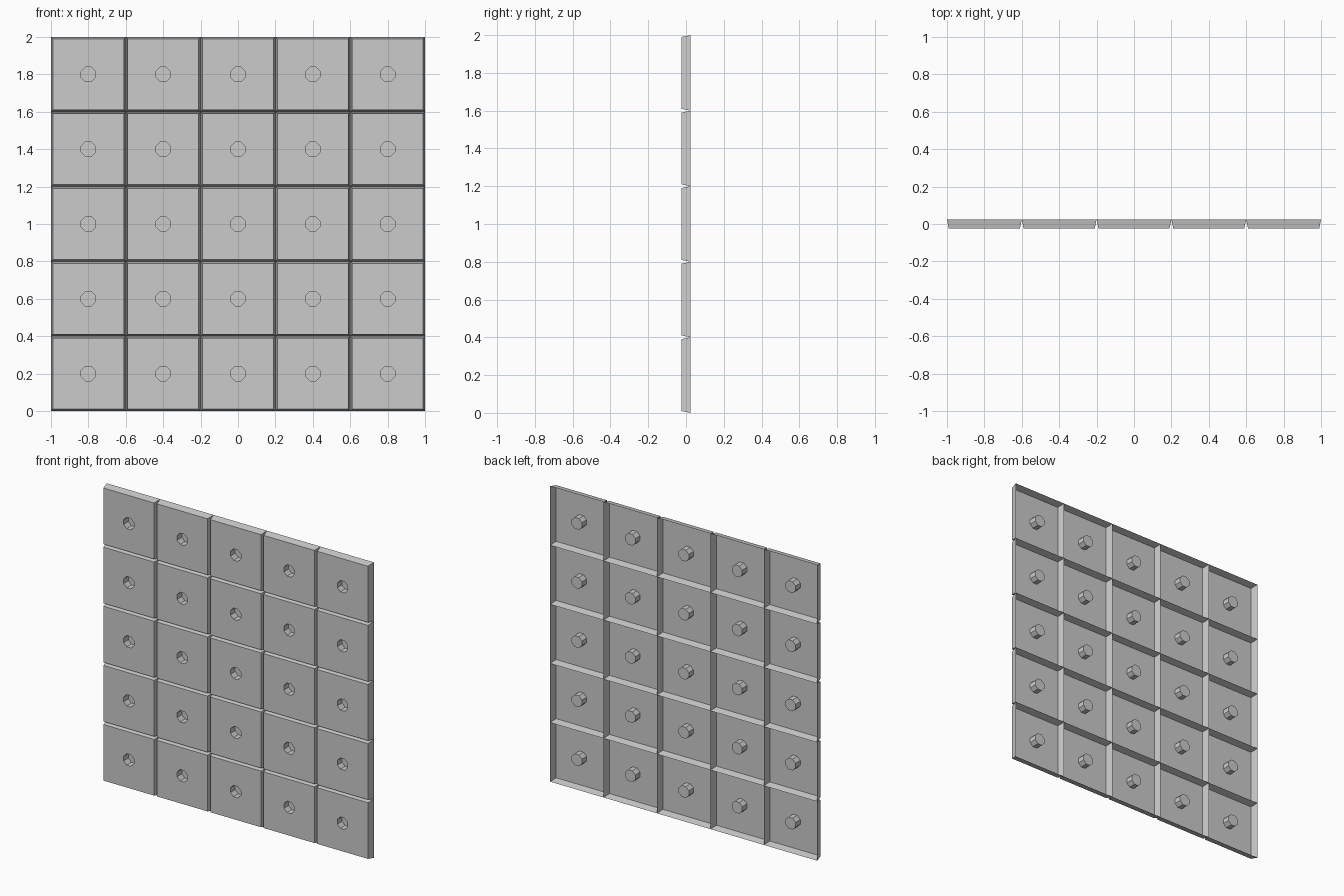
import bpy, bmesh, math

if "Cube" in bpy.data.objects:
    bpy.data.objects.remove(bpy.data.objects["Cube"])

COUNT = 5            # tiles per side
PITCH = 2.0 / COUNT  # tile spacing
FRONT, BACK = -0.025, 0.025
HALF_FRONT, HALF_BACK = 0.19, 0.2
RADIUS = 0.0415      # octagonal socket

grey = bpy.data.materials.new("light grey")
grey.diffuse_color = (0.6, 0.6, 0.6, 1)
grey.use_nodes = True
grey.node_tree.nodes["Principled BSDF"].inputs["Base Color"].default_value = grey.diffuse_color


def ring(bm, radius, sides, y):
    """Regular ring of vertices in the xz plane with flat top and sides."""
    step = 2 * math.pi / sides
    return [bm.verts.new((radius * math.cos(step * (i + 0.5)), y,
                          radius * math.sin(step * (i + 0.5))))
            for i in range(sides)]


def wall(bm, a, b):
    """Join two equal rings with quads."""
    n = len(a)
    for i in range(n):
        j = (i + 1) % n
        bm.faces.new((a[i], a[j], b[j], b[i]))


bm = bmesh.new()
rim = ring(bm, HALF_BACK * math.sqrt(2), 4, BACK)
edge = ring(bm, HALF_FRONT * math.sqrt(2), 4, FRONT)
mouth = ring(bm, RADIUS, 8, FRONT)
floor = ring(bm, RADIUS, 8, BACK)

# flared sides, open at the back
wall(bm, edge, rim)

# front plate around the octagonal opening
for i in range(4):
    a, b = mouth[2 * i], mouth[2 * i + 1]
    nxt = mouth[(2 * i + 2) % 8]
    bm.faces.new((edge[i], a, b))
    bm.faces.new((edge[i], b, nxt, edge[(i + 1) % 4]))

# socket walls and closed end
wall(bm, mouth, floor)
bm.faces.new(floor)

# consistent normals, with the plate facing forward
bmesh.ops.recalc_face_normals(bm, faces=bm.faces[:])
bm.normal_update()
plate = next(f for f in bm.faces if all(v.co.y < 0 for v in f.verts))
if plate.normal.y > 0:
    bmesh.ops.reverse_faces(bm, faces=bm.faces[:])

mesh = bpy.data.meshes.new("wall_tile")
bm.to_mesh(mesh)
bm.free()
mesh.materials.append(grey)

# grid of tiles sharing one mesh
for row in range(COUNT):
    for col in range(COUNT):
        tile = bpy.data.objects.new(f"wall_tile_{row + 1}_{col + 1}", mesh)
        tile.location = (-1 + PITCH * (col + 0.5), 0, PITCH * (row + 0.5))
        bpy.context.collection.objects.link(tile)
